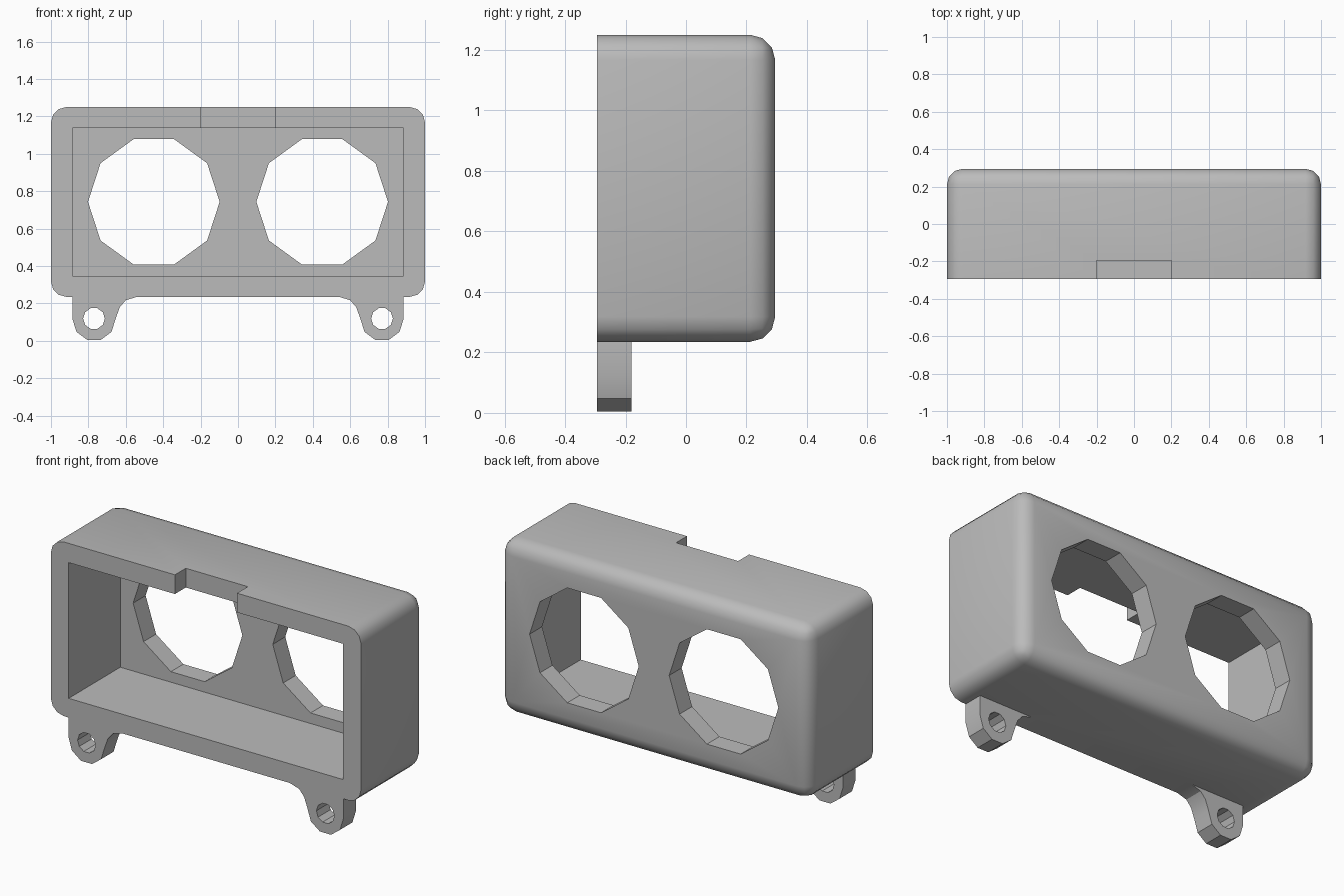
import bpy, bmesh
from math import cos, sin, radians, tau

if "Cube" in bpy.data.objects:
    bpy.data.objects.remove(bpy.data.objects["Cube"])

FRONT, BACK, WALL = -0.295, 0.295, 0.115
BOTTOM, TOP = 0.235, 1.25

grey = bpy.data.materials.new("plain grey")
grey.use_nodes = True
colour = (0.5, 0.5, 0.5, 1)
grey.diffuse_color = colour
grey.node_tree.nodes["Principled BSDF"].inputs["Base Color"].default_value = colour


def add_object(name, bm):
    bmesh.ops.recalc_face_normals(bm, faces=bm.faces[:])
    mesh = bpy.data.meshes.new(name)
    bm.to_mesh(mesh)
    bm.free()
    mesh.materials.append(grey)
    obj = bpy.data.objects.new(name, mesh)
    bpy.context.collection.objects.link(obj)
    return obj


def prism(name, outline, y0, y1):
    """Extrude an (x, z) outline from y0 to y1."""
    bm = bmesh.new()
    face = bm.faces.new([bm.verts.new((x, y0, z)) for x, z in outline])
    out = bmesh.ops.extrude_face_region(bm, geom=[face])
    verts = [v for v in out["geom"] if isinstance(v, bmesh.types.BMVert)]
    bmesh.ops.translate(bm, verts=verts, vec=(0, y1 - y0, 0))
    return add_object(name, bm)


def rectangle(x, z0, z1):
    return [(-x, z0), (x, z0), (x, z1), (-x, z1)]


def decagon(x, z, r):
    return [(x + r * cos(i * tau / 10), z + r * sin(i * tau / 10)) for i in range(10)]


def combine(target, tool, operation):
    mod = target.modifiers.new(operation.lower(), "BOOLEAN")
    mod.operation, mod.solver, mod.object = operation, "EXACT", tool
    bpy.context.view_layer.objects.active = target
    bpy.ops.object.modifier_apply(modifier=mod.name)
    bpy.data.objects.remove(tool)


# Housing block, rounded everywhere except around the flat front
housing = prism("housing", rectangle(1, BOTTOM, TOP), FRONT, BACK)
bm = bmesh.new()
bm.from_mesh(housing.data)
edges = [e for e in bm.edges if max(v.co.y for v in e.verts) > 0]
bmesh.ops.bevel(bm, geom=edges, offset=0.083, segments=3, profile=0.5, affect="EDGES")
bm.to_mesh(housing.data)
bm.free()

# Mounting tabs: faceted round end, with a fillet on the inner side
tab_x, tab_z, tab_r = 0.77, 0.119, 0.116
for side in (-1, 1):
    rounded = [(tab_x + tab_r * cos(radians(a)), tab_z + tab_r * 1.04 * sin(radians(a)))
               for a in range(0, -181, -36)]
    fillet = [(0.632, 0.18), (0.6, 0.217), (0.54, BOTTOM), (0.54, 0.29)]
    outline = [(tab_x + tab_r, 0.29)] + rounded + fillet
    tab = prism("mounting_tab", [(side * x, z) for x, z in outline], FRONT, FRONT + WALL)
    combine(housing, tab, "UNION")

# Open cavity and the notch in the top lip
combine(housing, prism("cavity_cutter", rectangle(0.885, 0.347, 1.138), -0.5, BACK - WALL), "DIFFERENCE")
combine(housing, prism("notch_cutter", rectangle(0.2, 1.1, 1.4), -0.5, -0.195), "DIFFERENCE")

# Large openings in the back wall and screw holes in the tabs
for side in (-1, 1):
    combine(housing, prism("opening_cutter", decagon(side * 0.45, 0.743, 0.352), 0, 0.5), "DIFFERENCE")
    combine(housing, prism("screw_hole_cutter", decagon(side * tab_x, tab_z, 0.058), -0.5, 0), "DIFFERENCE")

# Smooth rounded edges, crisp corners
bpy.ops.object.select_all(action="DESELECT")
housing.select_set(True)
bpy.context.view_layer.objects.active = housing
bpy.ops.object.shade_smooth_by_angle(angle=radians(32))
